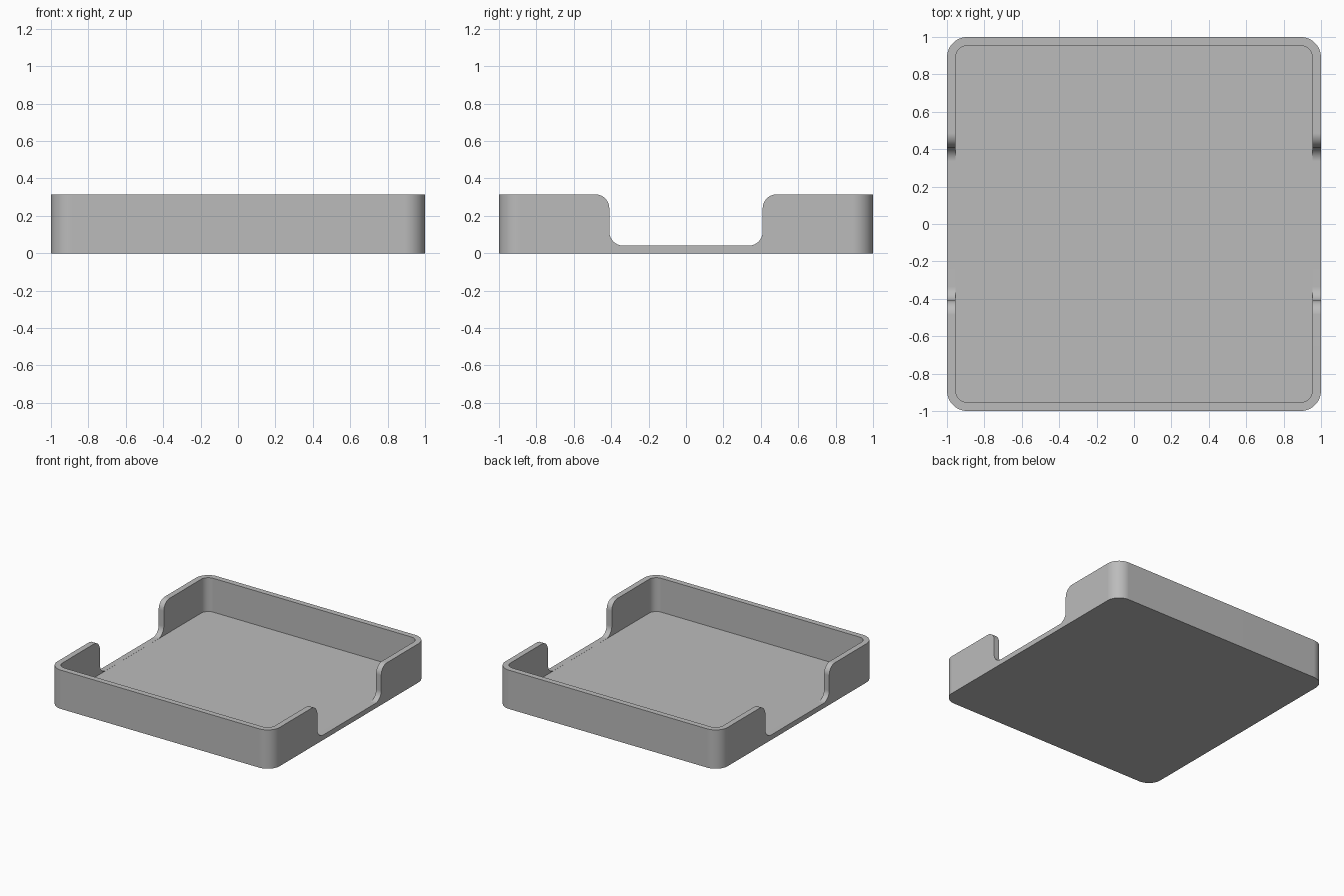
import bpy
import bmesh
from math import cos, sin, pi, radians
from mathutils import Vector

cube = bpy.data.objects.get("Cube")
if cube:
    bpy.data.objects.remove(cube, do_unlink=True)

HEIGHT, FLOOR, WALL = 0.315, 0.04, 0.046
OUTER_R, INNER_R = 0.11, 0.065
NOTCH_HALF, NOTCH_R = 0.41, 0.075
STEPS = 12

grey = bpy.data.materials.new("plain_grey")
grey.use_nodes = True
colour = (0.5, 0.5, 0.5, 1)
grey.diffuse_color = colour
grey.node_tree.nodes["Principled BSDF"].inputs["Base Color"].default_value = colour


def arc(cx, cy, r, start, end):
    angles = [radians(start + (end - start) * i / STEPS) for i in range(STEPS + 1)]
    return [(cx + r * cos(a), cy + r * sin(a)) for a in angles]


def rounded_square(half, r):
    c = half - r
    return (arc(c, c, r, 0, 90) + arc(-c, c, r, 90, 180)
            + arc(-c, -c, r, 180, 270) + arc(c, -c, r, 270, 360))


def prism(name, points, depth):
    """Extrude a closed outline of 3D points along depth."""
    bm = bmesh.new()
    face = bm.faces.new([bm.verts.new(p) for p in points])
    grown = bmesh.ops.extrude_face_region(bm, geom=[face], use_keep_orig=True)
    moved = [g for g in grown["geom"] if isinstance(g, bmesh.types.BMVert)]
    bmesh.ops.translate(bm, verts=moved, vec=Vector(depth))
    bmesh.ops.recalc_face_normals(bm, faces=bm.faces)
    mesh = bpy.data.meshes.new(name)
    bm.to_mesh(mesh)
    bm.free()
    mesh.materials.append(grey)
    obj = bpy.data.objects.new(name, mesh)
    bpy.context.collection.objects.link(obj)
    return obj


# Outer body with rounded corners
tray = prism("tray", [(x, y, 0) for x, y in rounded_square(1, OUTER_R)], (0, 0, HEIGHT))

# Inner hollow
hollow = prism("hollow_cutter",
               [(x, y, FLOOR) for x, y in rounded_square(1 - WALL, INNER_R)], (0, 0, 1))

# Side notches: rounded at the floor and flared at the rim
low = FLOOR + 0.0006
side = (arc(NOTCH_HALF - NOTCH_R, low + NOTCH_R, NOTCH_R, 270, 360)
        + arc(NOTCH_HALF + NOTCH_R, HEIGHT - NOTCH_R, NOTCH_R, 180, 90)
        + [(NOTCH_HALF + NOTCH_R, HEIGHT + 0.1)])
outline = side + [(-y, z) for y, z in reversed(side)]
notch = prism("notch_cutter", [(-1.2, y, z) for y, z in outline], (2.4, 0, 0))

bpy.ops.object.select_all(action="DESELECT")
tray.select_set(True)
bpy.context.view_layer.objects.active = tray
for cutter in (hollow, notch):
    cutter.hide_render = True
    cut = tray.modifiers.new(cutter.name, "BOOLEAN")
    cut.operation = "DIFFERENCE"
    cut.solver = "EXACT"
    cut.object = cutter
    bpy.ops.object.modifier_apply(modifier=cut.name)
    bpy.data.objects.remove(cutter, do_unlink=True)

# Smooth fillets, crisp rims, flat walls
bpy.ops.object.shade_smooth_by_angle(angle=radians(30))
flat = tray.modifiers.new("flat_walls", "WEIGHTED_NORMAL")
flat.keep_sharp = True
